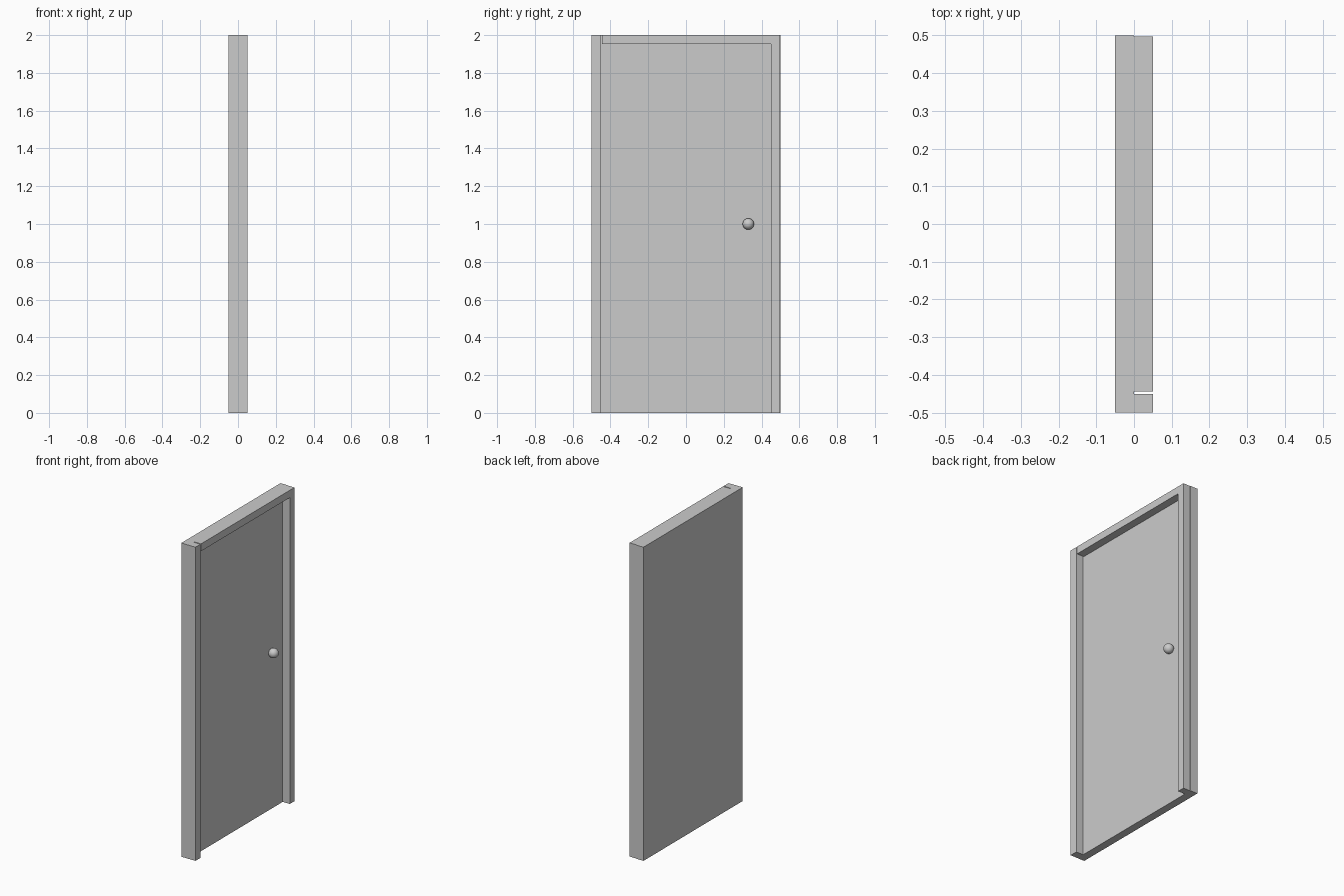
import bpy, bmesh

if "Cube" in bpy.data.objects:
    bpy.data.objects.remove(bpy.data.objects["Cube"])


def material(name, value):
    m = bpy.data.materials.new(name)
    m.diffuse_color = (value, value, value, 1)
    m.use_nodes = True
    m.node_tree.nodes["Principled BSDF"].inputs["Base Color"].default_value = m.diffuse_color
    return m


grey = material("plain grey", 0.6)


def box(name, lo, hi):
    """Axis-aligned box between two corners."""
    bm = bmesh.new()
    bmesh.ops.create_cube(bm, size=1)
    for v in bm.verts:
        v.co = [lo[i] if v.co[i] < 0 else hi[i] for i in range(3)]
    mesh = bpy.data.meshes.new(name)
    bm.to_mesh(mesh)
    bm.free()
    mesh.materials.append(grey)
    obj = bpy.data.objects.new(name, mesh)
    bpy.context.collection.objects.link(obj)
    return obj


# Door slab
box("door_panel", (-0.05, -0.5, 0), (0, 0.5, 2))

# Raised frame, with a hairline gap beside the hinge-side post
box("left_post", (0, -0.5, 0), (0.05, -0.45, 2))
box("right_post", (0, 0.45, 0), (0.05, 0.497, 2))
box("top_rail", (0, -0.444, 1.953), (0.05, 0.45, 2))

# Round knob, partly sunk in the panel
bpy.ops.mesh.primitive_uv_sphere_add(segments=32, ring_count=16, radius=0.03,
                                     location=(0.02, 0.33, 1.0))
knob = bpy.context.object
knob.name = "door_knob"
knob.data.materials.append(grey)
bpy.ops.object.shade_smooth_by_angle()
